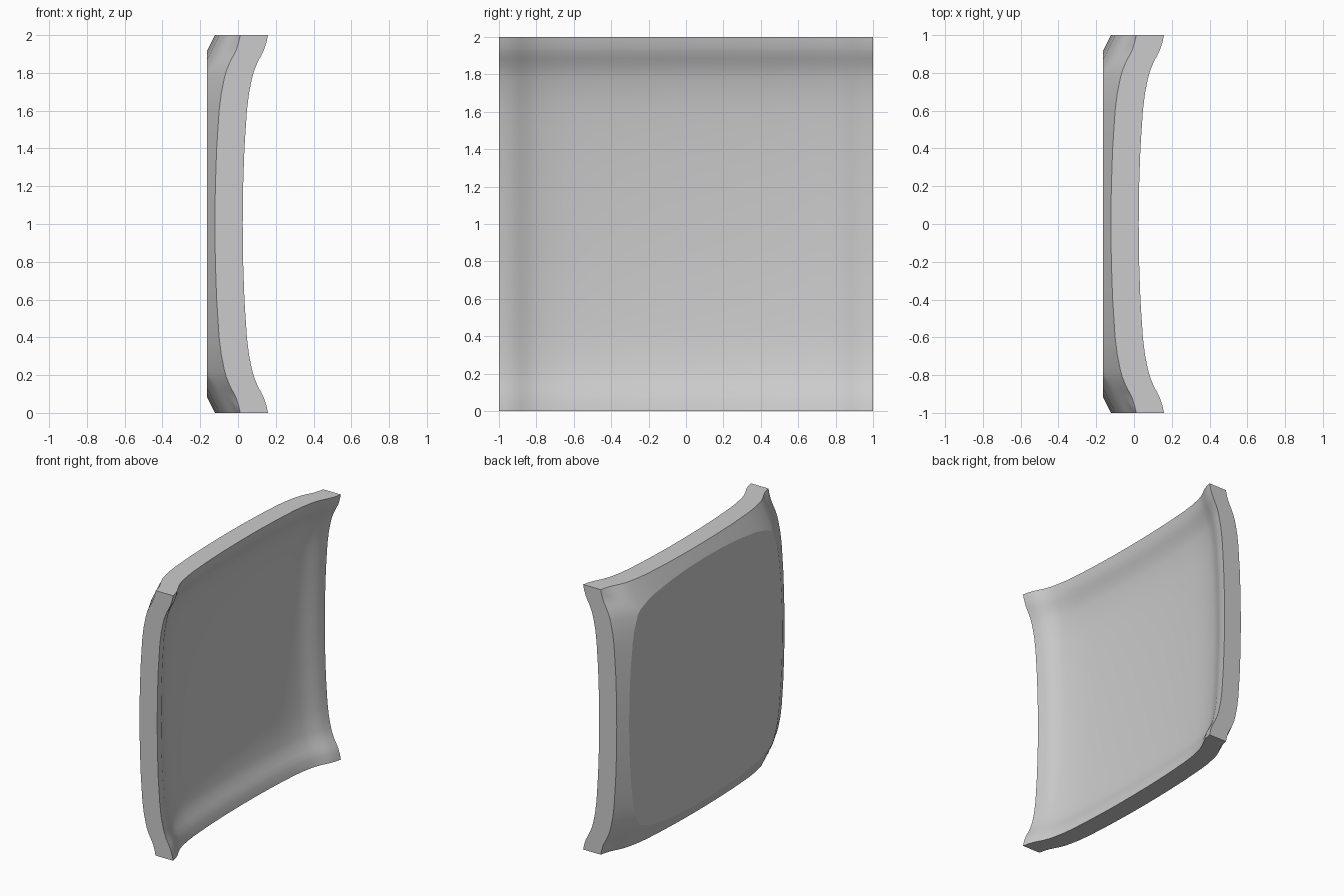
import bpy, bmesh, math

cube = bpy.data.objects.get("Cube")
if cube:
    bpy.data.objects.remove(cube, do_unlink=True)

grey = bpy.data.materials.new("plain grey")
grey.use_nodes = True
colour = (0.6, 0.6, 0.6, 1)
grey.diffuse_color = colour
grey.node_tree.nodes["Principled BSDF"].inputs["Base Color"].default_value = colour

# Rise of the dish from its middle out to the rim: (distance, height)
profile = [(0, 0), (0.2, 0.002), (0.4, 0.009), (0.6, 0.022), (0.69, 0.033),
           (0.77, 0.049), (0.81, 0.06), (0.85, 0.076), (0.92, 0.112),
           (0.96, 0.125), (1, 0.134)]


def rise(t):
    t = abs(t)
    for (a, ha), (b, hb) in zip(profile, profile[1:]):
        if t <= b:
            return ha + (hb - ha) * (t - a) / (b - a)
    return profile[-1][1]


def front(y, z):
    return -0.109 + rise(y) + rise(z)


def back(y, z):
    near, far = sorted((abs(y), abs(z)))
    return -0.122 + rise(near) - 0.5 * (1 - far)


# Grid lines at the profile stations and halfway between them
half = [p[0] for p in profile]
half += [(a + b) / 2 for a, b in zip(half, half[1:])]
ticks = sorted({-t for t in half} | set(half))
n = len(ticks)

bm = bmesh.new()


def sheet(depth):
    return [[bm.verts.new((depth(y, z), y, z + 1)) for z in ticks] for y in ticks]


# Dished front and sloping back
dish, rear = sheet(front), sheet(back)
for i in range(n - 1):
    for j in range(n - 1):
        for s in (dish, rear):
            bm.faces.new((s[i][j], s[i + 1][j], s[i + 1][j + 1], s[i][j + 1]))


# Flat side walls
def border(s):
    return ([s[i][0] for i in range(n)] + [s[-1][j] for j in range(1, n)]
            + [s[i][-1] for i in range(n - 2, -1, -1)]
            + [s[0][j] for j in range(n - 2, 0, -1)])


a, b = border(dish), border(rear)
for k in range(len(a)):
    m = (k + 1) % len(a)
    bm.faces.new((a[k], a[m], b[m], b[k]))

# Cut the back off flat and cap it
bmesh.ops.bisect_plane(bm, geom=bm.verts[:] + bm.edges[:] + bm.faces[:], dist=1e-5,
                       plane_co=(-0.165, 0, 0), plane_no=(-1, 0, 0), clear_outer=True)
rim = [e for e in bm.edges if e.is_boundary]
bmesh.ops.contextual_create(bm, geom=rim)
bmesh.ops.recalc_face_normals(bm, faces=bm.faces[:])

mesh = bpy.data.meshes.new("dished_panel")
bm.to_mesh(mesh)
bm.free()
mesh.materials.append(grey)
panel = bpy.data.objects.new("dished_panel", mesh)
bpy.context.collection.objects.link(panel)

bpy.ops.object.select_all(action='DESELECT')
panel.select_set(True)
bpy.context.view_layer.objects.active = panel
bpy.ops.object.shade_smooth_by_angle(angle=math.radians(22))
